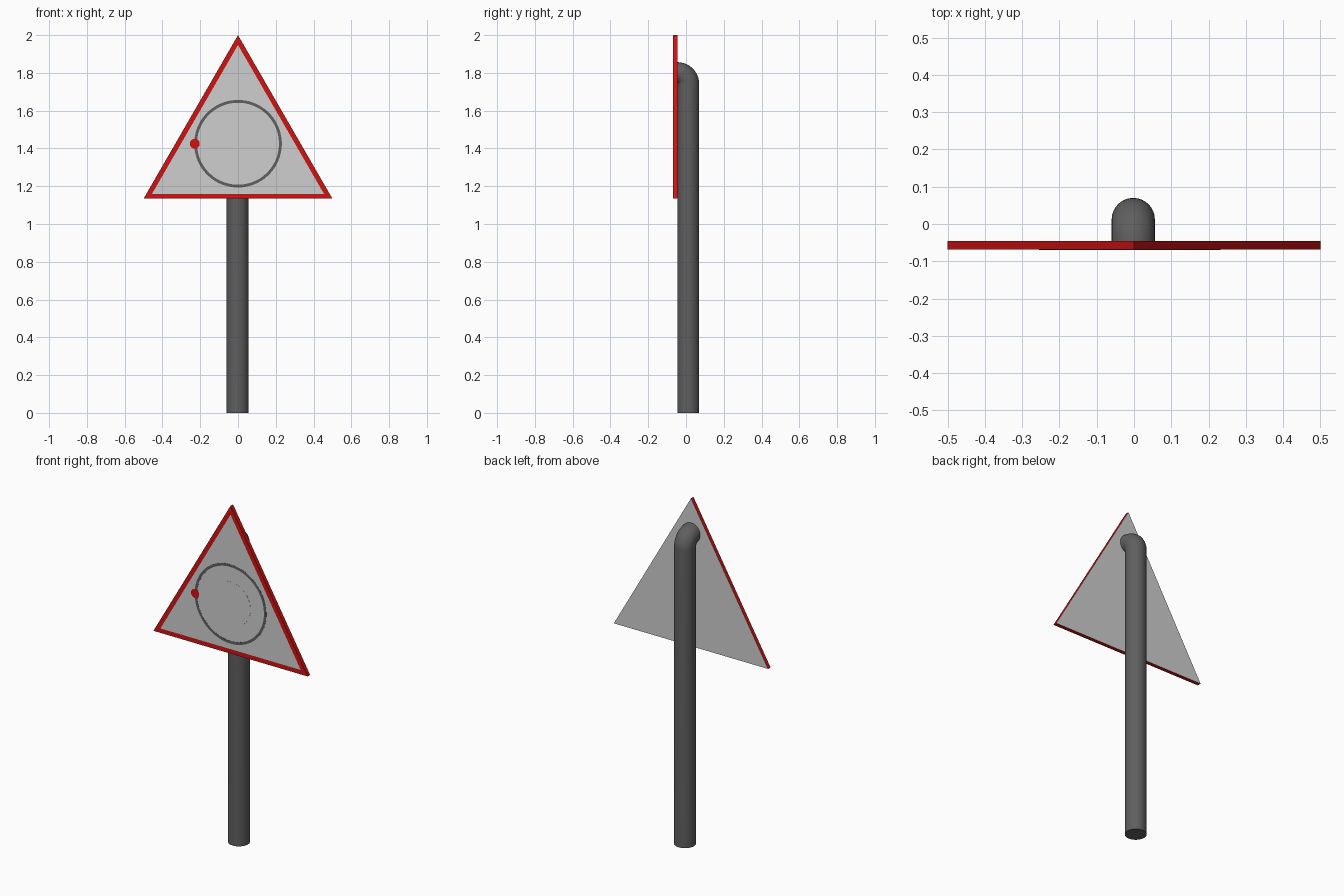
import bpy, bmesh, math
from mathutils import Vector

if "Cube" in bpy.data.objects:
    bpy.data.objects.remove(bpy.data.objects["Cube"])

FRONT, BACK = -0.069, -0.046      # sign plate faces
R = 0.058                         # pole radius
POLE_X, POLE_Y = -0.002, BACK + R
CX, CZ = 0.0, 1.425               # centre of the painted ring


def material(name, rgb):
    m = bpy.data.materials.new(name)
    m.diffuse_color = (*rgb, 1)
    m.use_nodes = True
    m.node_tree.nodes["Principled BSDF"].inputs["Base Color"].default_value = m.diffuse_color
    return m


GREY = material("light_grey", (0.62, 0.62, 0.62))
RED = material("red", (0.62, 0.006, 0.006))
DARK = material("dark_grey", (0.115, 0.115, 0.115))


def finish(name, bm, mats, smooth=False):
    bmesh.ops.recalc_face_normals(bm, faces=bm.faces)
    me = bpy.data.meshes.new(name)
    bm.to_mesh(me)
    bm.free()
    for m in mats:
        me.materials.append(m)
    ob = bpy.data.objects.new(name, me)
    bpy.context.collection.objects.link(ob)
    if smooth:
        bpy.ops.object.select_all(action='DESELECT')
        ob.select_set(True)
        bpy.context.view_layer.objects.active = ob
        bpy.ops.object.shade_smooth_by_angle(angle=math.radians(40))
    return ob


def disc(name, x, z, r, n, mat, thick, hole=0.0):
    """Thin disc or ring lying on the front of the sign."""
    bm = bmesh.new()

    def loop(rad, y):
        return [bm.verts.new((x + rad * math.cos(2 * math.pi * (i + .5) / n), y,
                              z + rad * math.sin(2 * math.pi * (i + .5) / n))) for i in range(n)]

    y0, y1 = FRONT, FRONT - thick
    a, b = loop(r, y0), loop(r, y1)
    loops = [a, b]
    if hole:
        loops += [loop(hole, y1), loop(hole, y0), a]
    else:
        bm.faces.new(b)
    for p, q in zip(loops, loops[1:]):
        for i in range(n):
            j = (i + 1) % n
            bm.faces.new((p[i], p[j], q[j], q[i]))
    finish(name, bm, [mat], True)


# Triangular plate: grey front and back, red edges and red inset border
bm = bmesh.new()
tri = [(-0.5, 1.134), (0.5, 1.134), (0, 2.0)]
front = bm.faces.new([bm.verts.new((x, FRONT, z)) for x, z in tri])
ext = bmesh.ops.extrude_face_region(bm, geom=[front], use_keep_orig=True)
bmesh.ops.translate(bm, vec=(0, BACK - FRONT, 0),
                    verts=[g for g in ext["geom"] if isinstance(g, bmesh.types.BMVert)])
bmesh.ops.recalc_face_normals(bm, faces=bm.faces)
for f in bm.faces:
    f.material_index = 0 if abs(f.normal.y) > 0.9 else 1
front = min(bm.faces, key=lambda f: f.calc_center_median().y)
border = bmesh.ops.inset_region(bm, faces=[front], thickness=0.026, use_even_offset=True)
for f in border["faces"]:
    f.material_index = 1
finish("sign_plate", bm, [GREY, RED])

# Painted symbol: ring, centre disc and red dot
disc("symbol_ring", CX, CZ, 0.232, 64, DARK, 0.0008, hole=0.217)
disc("symbol_centre", CX, CZ, 0.130, 48, GREY, 0.0006)
disc("symbol_dot", CX - 0.229, CZ, 0.027, 12, RED, 0.001)

# Pole with a tight elbow bending forward into the plate
N, BEND_Z, STEPS = 32, 1.741, 10
path = [(Vector((POLE_X, POLE_Y, 0)), 0.0)]
for k in range(STEPS + 1):
    a = math.pi / 2 * k / STEPS
    path.append((Vector((POLE_X, BACK + R * math.cos(a), BEND_Z + R * math.sin(a))), a))
bm = bmesh.new()
rings = []
for c, a in path:
    out = Vector((0, math.cos(a), math.sin(a)))
    rings.append([bm.verts.new(c + Vector((R * math.cos(t), 0, 0)) + out * R * 0.999 * math.sin(t))
                  for t in (2 * math.pi * i / N for i in range(N))])
for p, q in zip(rings, rings[1:]):
    for i in range(N):
        j = (i + 1) % N
        bm.faces.new((p[i], p[j], q[j], q[i]))
bm.faces.new(rings[0])
bm.faces.new(rings[-1])
finish("pole", bm, [DARK], True)
